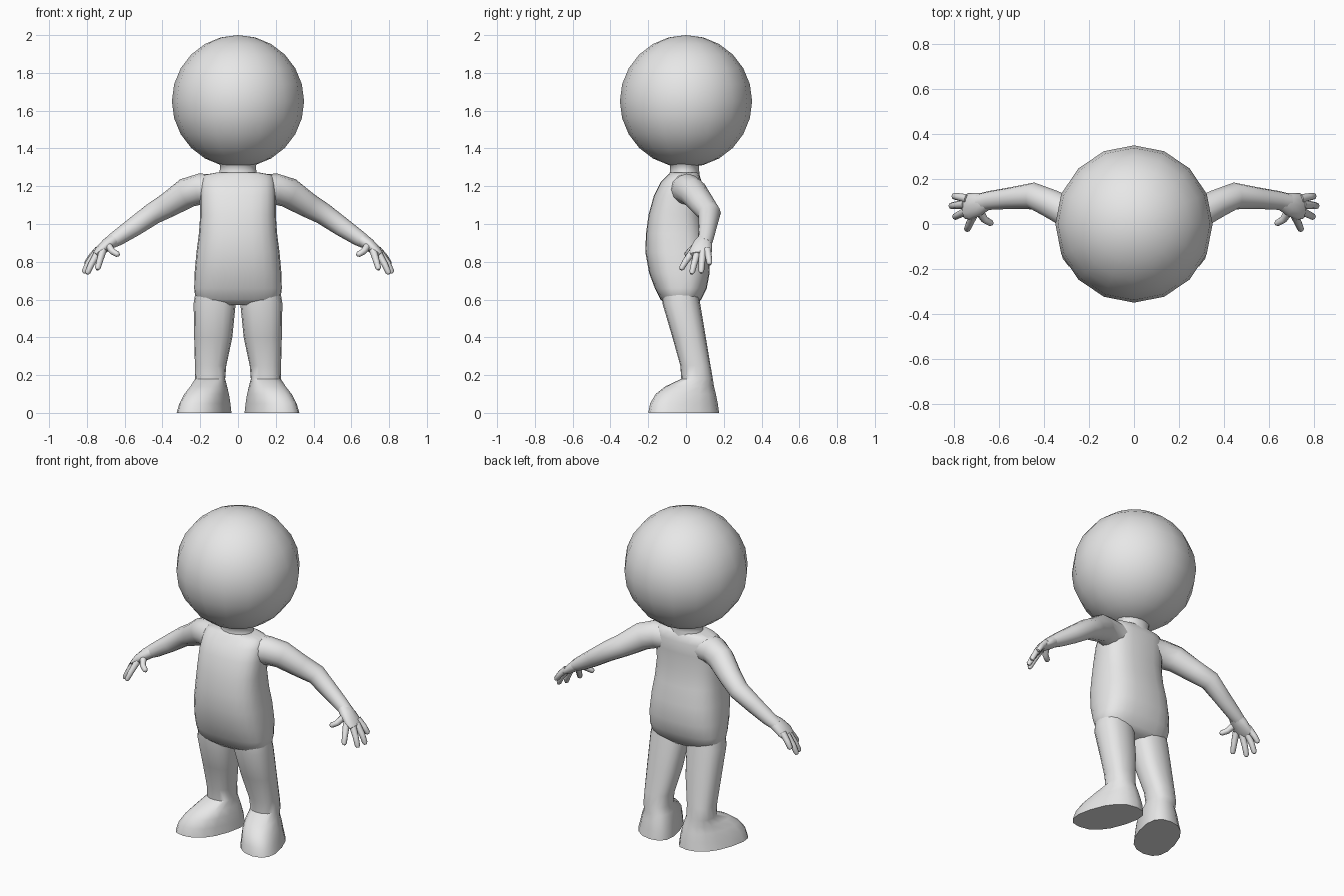
import bpy, bmesh, math
from mathutils import Vector

if "Cube" in bpy.data.objects:
    bpy.data.objects.remove(bpy.data.objects["Cube"])

grey = bpy.data.materials.new("light grey")
grey.diffuse_color = (0.8, 0.8, 0.8, 1)
grey.use_nodes = True
grey.node_tree.nodes["Principled BSDF"].inputs["Base Color"].default_value = grey.diffuse_color


def finish(obj, mirror=False):
    obj.data.materials.append(grey)
    bpy.ops.object.select_all(action='DESELECT')
    obj.select_set(True)
    bpy.context.view_layer.objects.active = obj
    bpy.ops.object.shade_smooth_by_angle(angle=math.radians(55))
    if mirror:
        obj.modifiers.new("mirror", 'MIRROR').use_mirror_merge = False


def loft(name, rings, mirror=False):
    """Skin a list of equal-sized point rings and cap both ends."""
    bm = bmesh.new()
    loops = [[bm.verts.new(p) for p in ring] for ring in rings]
    n = len(loops[0])
    for a, b in zip(loops, loops[1:]):
        for i in range(n):
            j = (i + 1) % n
            bm.faces.new((a[i], a[j], b[j], b[i]))
    bm.faces.new(loops[0][::-1])
    bm.faces.new(loops[-1])
    bmesh.ops.recalc_face_normals(bm, faces=bm.faces)
    mesh = bpy.data.meshes.new(name)
    bm.to_mesh(mesh)
    bm.free()
    obj = bpy.data.objects.new(name, mesh)
    bpy.context.collection.objects.link(obj)
    finish(obj, mirror)


def level_ring(z, x0, x1, y0, y1, power=2.0, shear=0.0, n=16):
    """Horizontal rounded ring filling the given bounds; shear turns the front outward."""
    cx, cy, hx, hy = (x0 + x1) / 2, (y0 + y1) / 2, (x1 - x0) / 2, (y1 - y0) / 2
    hx = math.sqrt(max(hx * hx - (shear * hy) ** 2, 1e-4))
    pts = []
    for i in range(n):
        a = 2 * math.pi * i / n
        c, s = math.cos(a), math.sin(a)
        u = math.copysign(abs(c) ** (2 / power), c)
        v = math.copysign(abs(s) ** (2 / power), s)
        pts.append((cx + hx * u - shear * hy * v, cy + hy * v, z))
    return pts


def tube(name, path, n=12):
    """Mirrored limb along (x, y, z, width radius, thickness radius)."""
    centres = [Vector(p[:3]) for p in path]
    rings = []
    for i, p in enumerate(path):
        t = (centres[min(i + 1, len(path) - 1)] - centres[max(i - 1, 0)]).normalized()
        side = Vector((0, 1, 0))
        side = (side - t * side.dot(t)).normalized()
        up = t.cross(side)
        rings.append([centres[i] + side * p[3] * math.cos(2 * math.pi * k / n)
                      + up * p[4] * math.sin(2 * math.pi * k / n) for k in range(n)])
    loft(name, rings, True)


# Head
bpy.ops.mesh.primitive_uv_sphere_add(segments=16, ring_count=12, radius=0.35, location=(0, 0, 1.65))
head = bpy.context.object
head.name = "head"
finish(head)

# Neck
loft("neck", [level_ring(z, -w, w, -d - 0.005, d - 0.01)
              for z, w, d in ((1.24, 0.11, 0.085), (1.28, 0.097, 0.08), (1.31, 0.095, 0.08),
                              (1.335, 0.12, 0.11), (1.38, 0.17, 0.17))])

# Torso: height, half width, front, back
torso = [(0.57, 0.18, -0.10, 0.05), (0.60, 0.225, -0.135, 0.08), (0.66, 0.232, -0.165, 0.11),
         (0.74, 0.23, -0.195, 0.125), (0.85, 0.22, -0.215, 0.12), (0.95, 0.207, -0.212, 0.10),
         (1.05, 0.20, -0.198, 0.085), (1.15, 0.20, -0.17, 0.085), (1.22, 0.195, -0.135, 0.085),
         (1.26, 0.18, -0.095, 0.07), (1.273, 0.11, -0.085, 0.06)]
loft("torso", [level_ring(z, -w, w, f, b, 2.7, n=24) for z, w, f, b in torso])

# Legs with feet: height, inner, outer, front, back, outward turn
leg = [(0.0, 0.04, 0.32, -0.20, 0.175, 0.3), (0.05, 0.045, 0.305, -0.19, 0.168, 0.3),
       (0.10, 0.052, 0.28, -0.16, 0.158, 0.25), (0.14, 0.06, 0.25, -0.11, 0.148, 0.2),
       (0.18, 0.068, 0.227, -0.025, 0.142, 0), (0.25, 0.062, 0.228, -0.03, 0.13, 0),
       (0.40, 0.03, 0.232, -0.072, 0.105, 0), (0.58, 0.012, 0.235, -0.125, 0.075, 0),
       (0.66, 0.02, 0.222, -0.12, 0.06, 0)]
loft("leg", [level_ring(z, x0, x1, y0, y1, 2.4, s) for z, x0, x1, y0, y1, s in leg], True)

# Arms
tube("arm", [(0.11, -0.01, 1.185, 0.085, 0.08), (0.20, 0.005, 1.185, 0.08, 0.082),
             (0.27, 0.04, 1.165, 0.073, 0.08), (0.37, 0.09, 1.10, 0.065, 0.066),
             (0.45, 0.125, 1.055, 0.06, 0.058), (0.55, 0.115, 0.985, 0.048, 0.051),
             (0.64, 0.105, 0.925, 0.042, 0.042), (0.69, 0.095, 0.895, 0.04, 0.032)])

# Palms
tube("palm", [(0.65, 0.10, 0.92, 0.036, 0.035), (0.69, 0.088, 0.893, 0.052, 0.034),
              (0.73, 0.078, 0.86, 0.06, 0.027), (0.755, 0.075, 0.838, 0.052, 0.017)])

# Fingers and thumb: base and tip
fingers = {
    "thumb": ((0.69, 0.06, 0.89), (0.665, 0.02, 0.855), (0.63, 0.0, 0.835)),
    "first_finger": ((0.715, 0.04, 0.86), (0.732, 0.0, 0.805), (0.745, -0.028, 0.758)),
    "second_finger": ((0.74, 0.06, 0.85), (0.775, 0.043, 0.79), (0.80, 0.03, 0.735)),
    "third_finger": ((0.75, 0.088, 0.85), (0.79, 0.084, 0.795), (0.817, 0.08, 0.74)),
    "fourth_finger": ((0.74, 0.112, 0.865), (0.778, 0.12, 0.825), (0.805, 0.125, 0.785)),
}
for name, (base, mid, tip) in fingers.items():
    near = tuple(Vector(mid).lerp(Vector(tip), 0.8))
    tube(name, [base + (0.02, 0.02), mid + (0.017, 0.017), near + (0.015, 0.015),
                tip + (0.008, 0.008)], 8)
